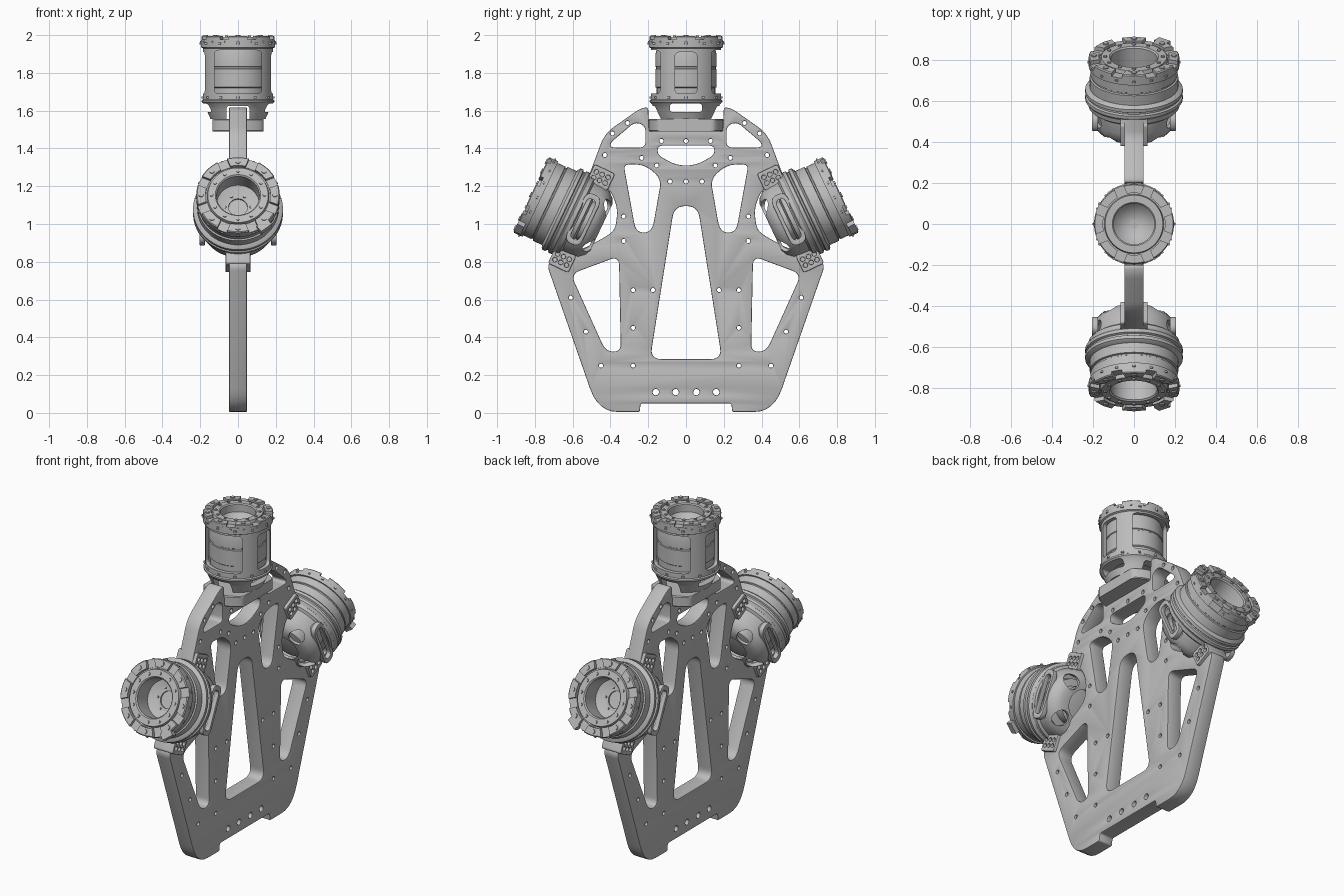
import bpy, bmesh
from math import pi, sin, cos, radians
from mathutils import Matrix, Vector

if "Cube" in bpy.data.objects:
    bpy.data.objects.remove(bpy.data.objects["Cube"])

grey = bpy.data.materials.new("machined_grey")
grey.use_nodes = True
grey.diffuse_color = (0.5, 0.5, 0.5, 1)
grey.node_tree.nodes["Principled BSDF"].inputs["Base Color"].default_value = (0.5, 0.5, 0.5, 1)

# Maps a drawn shape (u, v) to the (y, z) plane, thickness along x
SIDE = Matrix(((0, 0, 1, 0), (1, 0, 0, 0), (0, 1, 0, 0), (0, 0, 0, 1)))
FRONT = Matrix(((1, 0, 0, 0), (0, 0, -1, 0), (0, 1, 0, 0), (0, 0, 0, 1)))


def make(name, mesh):
    mesh.materials.clear()
    mesh.materials.append(grey)
    mesh.shade_smooth()
    mesh.set_sharp_from_angle(angle=radians(32))
    ob = bpy.data.objects.new(name, mesh)
    bpy.context.collection.objects.link(ob)
    return ob


def from_bm(name, bm):
    bmesh.ops.remove_doubles(bm, verts=bm.verts, dist=1e-5)
    bmesh.ops.recalc_face_normals(bm, faces=bm.faces)
    mesh = bpy.data.meshes.new(name)
    bm.to_mesh(mesh)
    bm.free()
    return make(name, mesh)


def baked(ob):
    dg = bpy.context.evaluated_depsgraph_get()
    return bpy.data.meshes.new_from_object(ob.evaluated_get(dg))


def lathe(name, profile, segs=64):
    """Revolve (radius, height) points; a profile starting off-axis is a closed tube."""
    bm = bmesh.new()
    vs = [bm.verts.new((r, 0, z)) for r, z in profile]
    es = [bm.edges.new(p) for p in zip(vs, vs[1:])]
    if profile[0][0] > 0:
        es.append(bm.edges.new((vs[-1], vs[0])))
    bmesh.ops.spin(bm, geom=vs + es, cent=(0, 0, 0), axis=(0, 0, 1), angle=2 * pi, steps=segs)
    return from_bm(name, bm)


def rounded(corners, steps=6):
    pts = []
    for i, (x, y, r) in enumerate(corners):
        p = Vector((x, y))
        a, b = Vector(corners[i - 1][:2]) - p, Vector(corners[(i + 1) % len(corners)][:2]) - p
        s, e = (p + d.normalized() * min(r, d.length * 0.48) for d in (a, b))
        for k in range(steps + 1):
            t = k / steps
            pts.append(s * (1 - t) ** 2 + p * 2 * t * (1 - t) + e * t * t)
    return pts


def circle(x, y, r, n=12):
    return [Vector((x + r * cos(2 * pi * k / n), y + r * sin(2 * pi * k / n))) for k in range(n)]


def rect(x, y, w, h, r):
    return rounded([(x - w, y - h, r), (x + w, y - h, r), (x + w, y + h, r), (x - w, y + h, r)])


def sheet(name, loops, half, matrix, bevel=0.0):
    """Filled flat shape with holes, given thickness."""
    cu = bpy.data.curves.new(name, "CURVE")
    cu.dimensions, cu.fill_mode = "2D", "BOTH"
    cu.extrude, cu.bevel_depth, cu.offset = half - bevel, bevel, -bevel
    cu.bevel_resolution = 1
    for loop in loops:
        sp = cu.splines.new("POLY")
        sp.points.add(len(loop) - 1)
        for pt, co in zip(sp.points, loop):
            pt.co = (co.x, co.y, 0, 1)
        sp.use_cyclic_u = True
    tmp = bpy.data.objects.new("tmp", cu)
    bpy.context.collection.objects.link(tmp)
    bm = bmesh.new()
    bm.from_mesh(baked(tmp))
    bpy.data.objects.remove(tmp)
    bm.transform(matrix)
    return from_bm(name, bm)


def cut(ob, *cutters):
    for c in cutters:
        c.hide_render = True
        m = ob.modifiers.new("cut", "BOOLEAN")
        m.operation, m.solver, m.object = "DIFFERENCE", "EXACT", c
    mesh = baked(ob)
    ob.modifiers.clear()
    ob.data = mesh
    mesh.set_sharp_from_angle(angle=radians(32))
    for c in cutters:
        bpy.data.objects.remove(c)
    return ob


def ring_of(name, radius, count, z, r, h, phase=0.0, box=False):
    """Ring of short cylinders (bolts) or radial boxes (notches)."""
    bm = bmesh.new()
    for k in range(count):
        m = Matrix.Rotation(2 * pi * (k + phase) / count, 4, "Z") @ Matrix.Translation((radius, 0, z))
        if box:
            bmesh.ops.create_cube(bm, size=1, matrix=m @ Matrix.Diagonal((0.08, r, h, 1)))
        else:
            bmesh.ops.create_cone(bm, cap_ends=True, segments=12, radius1=r, radius2=r, depth=h, matrix=m)
    return from_bm(name, bm)


def copy_to(ob, name, matrix):
    mesh = ob.data.copy()
    mesh.transform(matrix)
    if matrix.determinant() < 0:
        mesh.flip_normals()
    return make(name, mesh)


# Frame plate: half outline from bottom to top, mirrored
half = [(.24, .05, .01), (.245, .005, .01), (.465, .005, .13), (.735, .78, .03), (.68, .86, .02),
        (.56, .86, .06), (.42, .935, .05), (.375, .97, .04), (.36, 1.08, .06), (.4, 1.18, .04),
        (.52, 1.24, .01), (.49, 1.32, .03), (.43, 1.48, .06), (.245, 1.61, .03), (.2, 1.62, .02),
        (.195, 1.49, .01)]


def mirrored(pts):
    return [(-x, y, r) for x, y, r in pts]


loops = [rounded(half + mirrored(half)[::-1])]
# Weight-saving openings
foot, top = [(.19, .285, .06)], [(.062, 1.095, .06)]
loops.append(rounded(foot + top + mirrored(top) + mirrored(foot)))
brow = [(.05, 1.31, .05), (.15, 1.365, .03), (.15, 1.415, .03)]
loops.append(rounded(brow + mirrored(brow)[::-1]))
for shape in (
        [(.61, .735, .05), (.355, .83, .05), (.345, .325, .04), (.425, .325, .05)],
        [(.33, 1.315, .03), (.22, 1.315, .05), (.13, 1.24, .05), (.18, .955, .06), (.265, .955, .05)],
        [(.4, 1.43, .03), (.27, 1.54, .03), (.215, 1.52, .03), (.215, 1.405, .03), (.4, 1.405, .03)]):
    loops += [rounded(shape), rounded(mirrored(shape))]
# Bolt holes through the plate
for y, z in ((.61, .61), (.53, .43), (.45, .25), (.28, .65), (.28, .45), (.28, .25), (.175, .65),
             (.33, 1.04), (.33, .91), (.31, 1.535), (.39, 1.48), (.43, 1.365),
             (.235, 1.35), (.155, 1.31), (.085, 1.225), (.13, 1.44)):
    loops += [circle(s * y, z, .011) for s in (-1, 1)]
loops += [circle(y, .11, .017) for y in (-.16, -.055, .055, .16)]
loops += [circle(0, z, .011) for z in (1.225, 1.44)]
sheet("frame_plate", loops, .047, SIDE, .005)

# Output face shared by all three joints: local z points outwards, face at z = 0
face = [
    lathe("output_ring", [(0, -.17), (.05, -.17), (.05, -.155), (.09, -.155), (.09, -.17), (.113, -.17),
                          (.113, -.012), (.12, -.005), (.16, -.005), (.165, -.025), (.2, -.025),
                          (.2, -.06), (0, -.2)]),
    cut(lathe("notched_flange", [(.172, 0), (.216, 0), (.221, -.005), (.221, -.055), (.172, -.055)]),
        ring_of("notches", .2, 8, 0, .055, .04, .5, True)),
    ring_of("inner_bolts", .14, 12, -.004, .009, .012),
    ring_of("outer_bolts", .195, 8, 0, .014, .012),
    ring_of("hub_bolts", .07, 6, -.153, .008, .012),
    ring_of("rim_screws", .221, 16, -.035, .007, .008),
]

# Side joint: motor drum, clamp ring and hollow bowl
side = [
    lathe("joint_drum", [(.2, -.05), (.212, -.055), (.212, -.1), (.207, -.103), (.207, -.11), (.216, -.113),
                         (.216, -.165), (.228, -.17), (.238, -.178), (.238, -.195), (.228, -.2), (.228, -.208),
                         (.238, -.213), (.238, -.23), (.225, -.245), (.15, -.245), (.15, -.05)]),
    lathe("joint_core", [(0, -.2), (.15, -.2), (.15, -.3), (.11, -.31), (.11, -.37), (.06, -.38), (0, -.38)], 48),
]
bowl = lathe("joint_bowl", [(.225, -.24), (.222, -.265), (.208, -.275), (.205, -.33), (.195, -.365), (.17, -.395),
                            (.14, -.41), (.09, -.41), (.09, -.395), (.13, -.395), (.16, -.375), (.18, -.34),
                            (.185, -.24)])
slot = sheet("slot", [rect(0, -.305, .13, .033, .033)], .3, SIDE)
vents = ring_of("vents", .15, 4, -.39, .045, .1, .5)
side.append(cut(bowl, slot, vents))
# Raised slot frames on the bowl sides
slot_frame = sheet("slot_frame", [rect(0, -.305, .145, .045, .045), rect(0, -.305, .115, .025, .025)],
                   .015, Matrix.Translation((.19, 0, 0)) @ SIDE, .004)
side += [slot_frame, copy_to(slot_frame, "slot_frame_other", Matrix.Scale(-1, 4, (1, 0, 0)))]
# Clamp brackets gripping the plate, with six holes each
for label, y in (("upper", .24), ("lower", -.24)):
    holes = [circle(y + a, -.295 + b, .012) for a in (-.017, .017) for b in (-.034, 0, .034)]
    side.append(sheet(label + "_clamp", [rect(y, -.295, .05, .06, .015)] + holes, .066, SIDE, .004))
# Cable connector at the rim
tab = bmesh.new()
bmesh.ops.create_cube(tab, size=1, matrix=Matrix.Rotation(radians(-52), 4, "Z") @
                      Matrix.Translation((.225, 0, -.02)) @ Matrix.Diagonal((.04, .07, .04, 1)))
side.append(from_bm("cable_connector", tab))

tilt = Matrix.Translation((0, -.82, 1.155)) @ Matrix.Rotation(radians(64.7), 4, "X")
for label, m in (("front_", tilt), ("back_", Matrix.Scale(-1, 4, (0, 1, 0)) @ tilt)):
    for ob in face + side:
        copy_to(ob, label + ob.name, m)
# Top joint face is the same part, smaller
for ob in face:
    copy_to(ob, "top_" + ob.name, Matrix.Translation((0, 0, 1.995)) @ Matrix.Scale(.88, 4))
for ob in face + side:
    bpy.data.objects.remove(ob)

# Top joint: motor inside a windowed housing
lathe("top_motor", [(0, 1.65), (.155, 1.65), (.155, 1.72), (.162, 1.725), (.162, 1.82), (.158, 1.823),
                    (.158, 1.83), (.162, 1.833), (.162, 1.9), (.15, 1.94), (.1, 1.94), (0, 1.82)])
housing = lathe("top_housing", [(.163, 1.655), (.185, 1.655), (.185, 1.93), (.195, 1.935), (.195, 1.975),
                                (.163, 1.975)])
cut(housing, sheet("wide_window", [rect(0, 1.805, .125, .115, .025)], .4, FRONT),
    sheet("narrow_window", [rect(0, 1.8, .058, .11, .025)], .4, SIDE))
adapter = lathe("top_adapter", [(.12, 1.66), (.185, 1.66), (.192, 1.655), (.192, 1.645), (.18, 1.635),
                                (.165, 1.6), (.145, 1.555), (.12, 1.555)])
cut(adapter, sheet("side_gap", [rect(0, 1.615, .085, .022, .015)], .4, SIDE),
    sheet("front_gap", [rect(0, 1.585, .06, .04, .015)], .4, FRONT))
# Base disc with flattened sides
base = lathe("top_base", [(0, 1.49), (.195, 1.49), (.2, 1.495), (.2, 1.55), (.195, 1.556), (0, 1.556)])
for v in base.data.vertices:
    v.co.x = max(-.136, min(.136, v.co.x))
for z in (1.67, 1.955):
    r = .185 if z < 1.9 else .195
    ring_of("housing_screws", r, 12, z, .008, .01)
